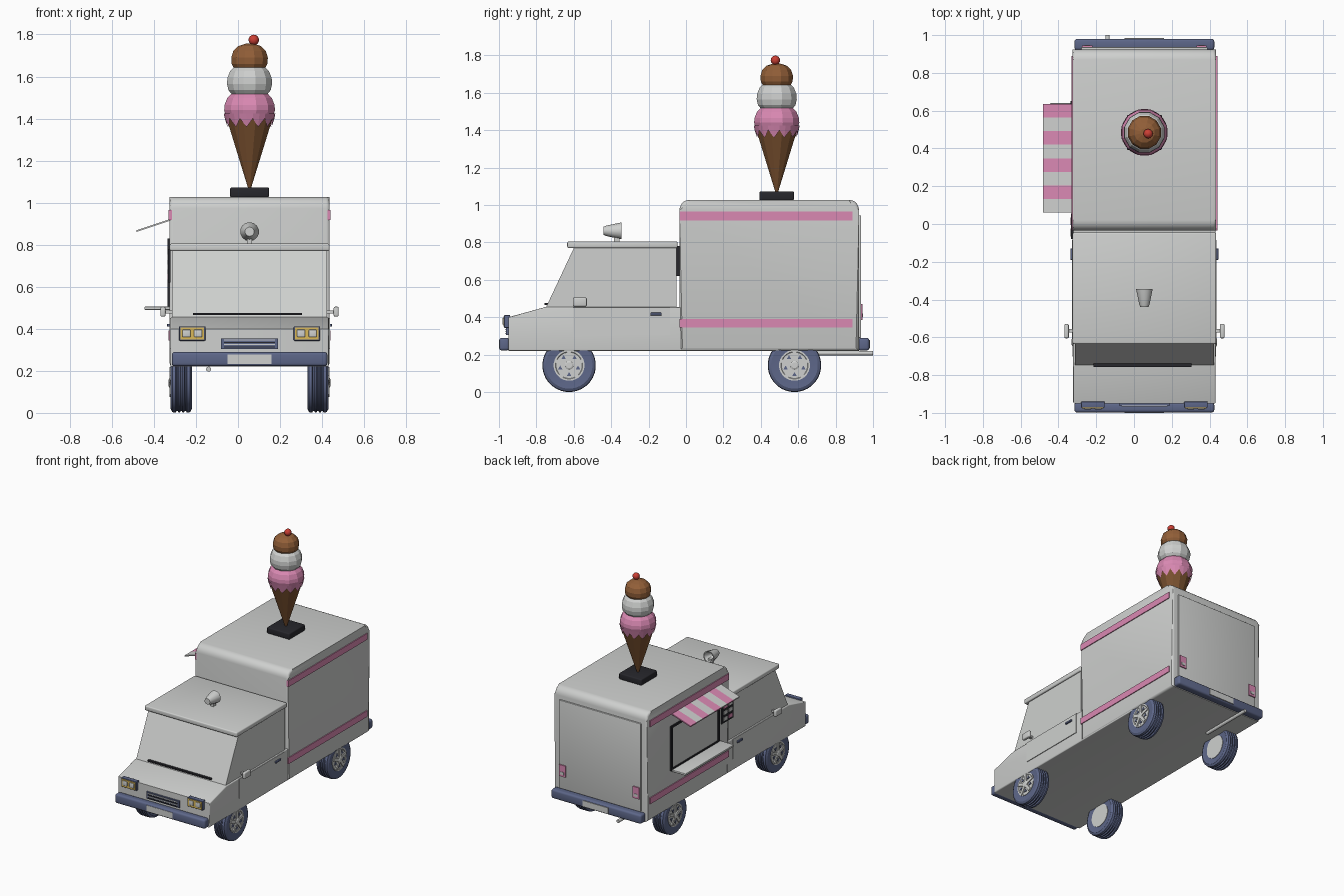
import bpy, bmesh, math
from mathutils import Matrix, Vector

if "Cube" in bpy.data.objects:
    bpy.data.objects.remove(bpy.data.objects["Cube"])

CX = 0.055   # centre line of the van
HW = 0.38    # half width of the van


def material(name, r, g, b):
    m = bpy.data.materials.new(name)
    m.use_nodes = True
    m.diffuse_color = (r, g, b, 1)
    bsdf = next(n for n in m.node_tree.nodes if n.type == 'BSDF_PRINCIPLED')
    bsdf.inputs["Base Color"].default_value = (r, g, b, 1)
    return m


WHITE = material("off white", 0.62, 0.63, 0.62)
PINK = material("pink", 0.70, 0.25, 0.45)
BLUE = material("slate blue", 0.11, 0.135, 0.25)
BLACK = material("black", 0.02, 0.02, 0.025)
CONE = material("wafer brown", 0.20, 0.085, 0.03)
CHOC = material("chocolate brown", 0.29, 0.115, 0.04)
YELLOW = material("lamp yellow", 0.70, 0.48, 0.10)
RED = material("cherry red", 0.60, 0.05, 0.035)


def finish(name, bm, mat, smooth=True):
    bmesh.ops.recalc_face_normals(bm, faces=bm.faces)
    me = bpy.data.meshes.new(name)
    bm.to_mesh(me)
    bm.free()
    me.materials.append(mat)
    ob = bpy.data.objects.new(name, me)
    bpy.context.collection.objects.link(ob)
    if smooth:
        bpy.ops.object.select_all(action='DESELECT')
        ob.select_set(True)
        bpy.context.view_layer.objects.active = ob
        bpy.ops.object.shade_smooth_by_angle(angle=math.radians(31))
    return ob


def box(name, x, y, z, mat, bevel=0):
    """Box from three (low, high) ranges."""
    bm = bmesh.new()
    bmesh.ops.create_cube(bm, size=1)
    for v in bm.verts:
        v.co = [(a + b) / 2 + c * (b - a) for c, (a, b) in zip(v.co, (x, y, z))]
    if bevel:
        bmesh.ops.bevel(bm, geom=bm.edges[:], offset=bevel, segments=3,
                        profile=0.5, affect='EDGES')
    return finish(name, bm, mat, bevel > 0)


def extrude(name, profile, half, mat, bevel=0):
    """Side outline (y, z) extruded across the van, with rounded side edges."""
    bm = bmesh.new()
    caps = []
    for x in (CX - half, CX + half):
        caps.append(bm.faces.new([bm.verts.new((x, y, z)) for y, z in profile]))
    a, b = caps[0].verts[:], caps[1].verts[:]
    for i in range(len(a)):
        j = (i + 1) % len(a)
        bm.faces.new((a[i], a[j], b[j], b[i]))
    if bevel:
        edges = list({e for f in caps for e in f.edges})
        bmesh.ops.bevel(bm, geom=edges, offset=bevel, segments=3,
                        profile=0.5, affect='EDGES')
    return finish(name, bm, mat)


def lathe(name, profile, sides, mat, loc, axis='Z', smooth=False, zigzag=0):
    """Revolve (radius, height) points; zigzag lifts every second first-ring vertex."""
    bm = bmesh.new()
    rings = []
    for r, h in profile:
        angles = [2 * math.pi * (i + 0.5) / sides for i in range(sides)]
        rings.append([bm.verts.new((r * math.cos(t), r * math.sin(t), h)) for t in angles])
    if zigzag:
        for v in rings[0][::2]:
            v.co.z += zigzag
            v.co.xy *= 1.12
    for a, b in zip(rings, rings[1:]):
        for i in range(sides):
            j = (i + 1) % sides
            bm.faces.new((a[i], a[j], b[j], b[i]))
    if not zigzag:
        bm.faces.new(rings[0])
        bm.faces.new(rings[-1])
    turn = {'Z': Matrix(), 'X': Matrix.Rotation(math.pi / 2, 4, 'Y'),
            'Y': Matrix.Rotation(-math.pi / 2, 4, 'X'),
            '-X': Matrix.Rotation(-math.pi / 2, 4, 'Y')}[axis]
    bm.transform(Matrix.Translation(loc) @ turn)
    return finish(name, bm, mat, smooth)


def arc(cy, cz, r, start, end):
    steps = 5
    return [(cy + r * math.cos(math.radians(start + (end - start) * i / steps)),
             cz + r * math.sin(math.radians(start + (end - start) * i / steps)))
            for i in range(steps + 1)]


def across(a, b):
    return (CX + min(a, b), CX + max(a, b))


# Bodywork
extrude("lower_body", [(-0.95, 0.22), (0.5, 0.22), (0.5, 0.455), (-0.75, 0.455), (-0.95, 0.4)],
        HW - 0.003, WHITE, 0.008)
extrude("cargo_box", [(-0.035, 0.22), (0.925, 0.22)] + arc(0.87, 0.973, 0.055, 0, 90)
        + arc(0.02, 0.973, 0.055, 90, 180), HW, WHITE, 0.016)
extrude("cab", [(-0.75, 0.45), (-0.05, 0.45), (-0.05, 0.78), (-0.595, 0.78)], 0.368, WHITE)
box("cab_roof", across(-HW, HW), (-0.635, -0.045), (0.77, 0.805), WHITE, 0.008)
box("rear_door", across(-0.335, 0.335), (0.92, 0.936), (0.29, 0.945), WHITE, 0.004)

# Bumpers, plates and exhaust
for name, y, plate in (("front", (-0.998, -0.945), (-1.0, -0.99)),
                       ("rear", (0.92, 0.98), (0.975, 0.985))):
    box(name + "_bumper", across(-0.37, 0.37), y, (0.222, 0.29), BLUE, 0.014)
    box(name + "_number_plate", across(-0.105, 0.105), plate, (0.232, 0.277), WHITE)
lathe("exhaust_pipe", [(0.012, 0.6), (0.012, 1.0)], 12, WHITE, (-0.14, 0, 0.208), 'Y', True)

# Grille and wiper
box("grille", across(-0.135, 0.135), (-0.962, -0.94), (0.305, 0.355), BLUE)
for i in range(4):
    z = 0.311 + i * 0.011
    box("grille_slat", across(-0.122, 0.122), (-0.966, -0.96), (z, z + 0.005), WHITE if i % 2 else BLACK)
box("wiper", across(-0.27, 0.25), (-0.757, -0.738), (0.465, 0.475), BLACK)

# Parts on both sides
for s in (-1, 1):
    side = "left" if s > 0 else "right"
    box(side + "_lamp_surround", across(s * 0.21, s * 0.335), (-0.972, -0.94), (0.343, 0.412), BLUE, 0.004)
    box(side + "_headlamp", across(s * 0.216, s * 0.329), (-0.977, -0.965), (0.35, 0.405), YELLOW)
    for x in (0.245, 0.3):
        box(side + "_bulb", across(s * (x - 0.019), s * (x + 0.019)), (-0.982, -0.97),
            (0.36, 0.396), WHITE, 0.005)
    box(side + "_tail_lamp", across(s * 0.275, s * 0.33), (0.93, 0.944), (0.385, 0.47), PINK)
    box(side + "_reverse_lamp", across(s * 0.287, s * 0.318), (0.94, 0.947), (0.4, 0.42), WHITE)
    for z in (0.345, 0.918):
        box(side + "_stripe", across(s * 0.37, s * 0.386), (-0.035, 0.89), (z, z + 0.046), PINK)
    box(side + "_door", across(s * 0.37, s * 0.382), (-0.605, -0.085), (0.305, 0.452), WHITE)
    box(side + "_door_handle", across(s * 0.375, s * 0.392), (-0.19, -0.13), (0.41, 0.424), BLUE, 0.003)
    box(side + "_mirror_arm", across(s * 0.36, s * 0.41), (-0.575, -0.555), (0.473, 0.487), WHITE)
    box(side + "_mirror", across(s * 0.4, s * 0.424), (-0.605, -0.53), (0.458, 0.505), WHITE, 0.007)

    # Wheels with grooved tread and five spokes
    for end, y in (("front", -0.625), ("rear", 0.58)):
        name = f"{end}_{side}_"
        loc = (CX + s * 0.325, y, 0.143)
        axis = 'X' if s > 0 else '-X'
        tread = [(0.085, -0.045), (0.125, -0.05), (0.14, -0.042)]
        for h in (-0.02, 0.0, 0.02):
            tread += [(0.143, h - 0.007), (0.135, h - 0.003), (0.135, h + 0.003), (0.143, h + 0.007)]
        tread += [(0.14, 0.042), (0.125, 0.05), (0.085, 0.046)]
        lathe(name + "tyre", tread, 32, BLUE, loc, axis, True)
        lathe(name + "rim", [(0.083, -0.048), (0.083, 0.05), (0.073, 0.05), (0.07, 0.047)],
              24, WHITE, loc, axis, True)
        lathe(name + "hub", [(0.024, 0.04), (0.024, 0.056), (0.016, 0.06)], 12, WHITE, loc, axis)
        for i in range(5):
            bm = bmesh.new()
            bmesh.ops.create_cube(bm, size=1)
            bm.transform(Matrix.Translation(loc) @ Matrix.Rotation(2 * math.pi * i / 5, 4, 'X')
                         @ Matrix.Translation((s * 0.049, 0, 0.045))
                         @ Matrix.Diagonal((0.012, 0.022, 0.062, 1)))
            finish(name + "spoke", bm, WHITE, False)
        for i in range(5):
            t = 2 * math.pi * (i + 0.5) / 5
            spot = Vector(loc) + Vector((0, -math.sin(t), math.cos(t))) * 0.05
            lathe(name + "rim_hole", [(0.014, 0.04), (0.014, 0.0515)], 3, BLUE, spot, axis)

# Serving hatch on the right side
wall = -HW
box("hatch_pane", across(wall - 0.003, wall + 0.01), (0.1, 0.63), (0.51, 0.82), WHITE)
for name, y, z in (("bottom", (0.08, 0.65), (0.5, 0.515)), ("top", (0.08, 0.65), (0.815, 0.83)),
                   ("front", (0.08, 0.1), (0.5, 0.83)), ("rear", (0.63, 0.65), (0.5, 0.83))):
    box("hatch_frame_" + name, across(wall - 0.01, wall + 0.01), y, z, BLACK)
box("serving_shelf", across(wall - 0.12, wall + 0.01), (0.07, 0.64), (0.49, 0.505), WHITE, 0.004)

# Menu board
box("menu_board", across(wall - 0.008, wall + 0.004), (-0.08, 0.055), (0.62, 0.78), BLACK)
for i in range(2):
    for j in range(3):
        y, z = -0.065 + i * 0.06, 0.635 + j * 0.046
        box("menu_picture", across(wall - 0.011, wall - 0.005), (y, y + 0.04), (z, z + 0.026),
            PINK if (i + j) % 3 == 0 else WHITE)

# Striped awning, tilted down and outwards
count, y0, step = 8, 0.06, 0.072
bm = bmesh.new()
for i in range(count):
    made = bmesh.ops.create_cube(bm, size=1)["verts"]
    for v in made:
        drop = -0.055 if v.co.x < 0 else 0
        v.co = (-0.4 + v.co.x * 0.165, y0 + (i + 0.5 + v.co.y) * step, 0.92 + drop + v.co.z * 0.008)
    for f in {f for v in made for f in v.link_faces}:
        f.material_index = i % 2
awning = finish("awning", bm, WHITE, False)
awning.data.materials.append(PINK)

# Loudspeaker on the cab roof
lathe("loudspeaker", [(0.022, -0.44), (0.028, -0.425), (0.045, -0.345), (0.038, -0.345), (0.015, -0.4)],
      14, WHITE, (CX, 0, 0.862), 'Y', True)
box("loudspeaker_stand", across(-0.012, 0.012), (-0.385, -0.355), (0.8, 0.845), WHITE)

# Giant ice cream on the roof
spot = (CX, 0.485, 0)
box("cone_base", across(-0.093, 0.093), (0.392, 0.578), (1.025, 1.072), BLACK, 0.008)
lathe("cone", [(0.006, 1.065), (0.116, 1.41)], 12, CONE, spot)
lathe("drip_edge", [(0.106, 1.36), (0.124, 1.425)], 24, PINK, spot, zigzag=0.04)
lathe("strawberry_scoop", [(0.116, 1.408), (0.125, 1.44), (0.123, 1.465), (0.11, 1.497), (0.085, 1.523)],
      12, PINK, spot)
lathe("vanilla_scoop", [(0.085, 1.512), (0.104, 1.535), (0.111, 1.565), (0.109, 1.593),
                        (0.095, 1.627), (0.07, 1.65)], 12, WHITE, spot)
lathe("chocolate_scoop", [(0.075, 1.637), (0.088, 1.66), (0.09, 1.69), (0.08, 1.722),
                          (0.055, 1.745), (0.02, 1.756)], 12, CHOC, spot)
bm = bmesh.new()
bmesh.ops.create_uvsphere(bm, u_segments=12, v_segments=8, radius=0.025)
bm.transform(Matrix.Translation((CX + 0.02, 0.478, 1.774)))
finish("cherry", bm, RED)
